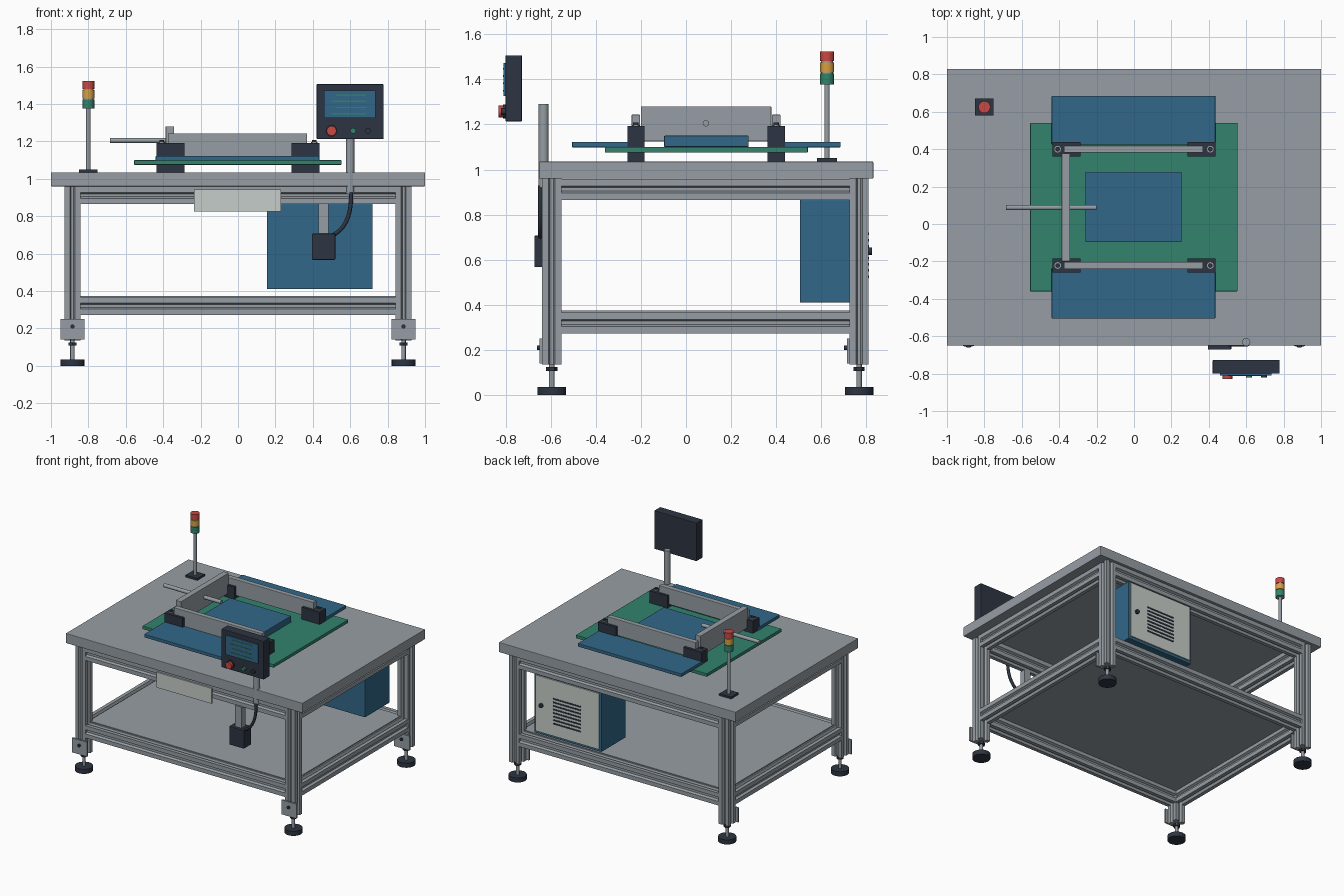
import bpy, bmesh, math
from mathutils import Vector, Matrix

if "Cube" in bpy.data.objects:
    bpy.data.objects.remove(bpy.data.objects["Cube"])


def material(name, rgb):
    m = bpy.data.materials.new(name)
    lin = [((c / 255 + 0.055) / 1.055) ** 2.4 for c in rgb]
    m.diffuse_color = (*lin, 1)
    m.use_nodes = True
    m.node_tree.nodes["Principled BSDF"].inputs["Base Color"].default_value = m.diffuse_color
    return m


STEEL = material("steel grey", (150, 158, 164))
DARK = material("charcoal", (45, 53, 66))
BLUE = material("panel blue", (50, 103, 136))
GREEN = material("plate green", (50, 130, 108))
RED = material("signal red", (202, 72, 68))
AMBER = material("signal amber", (214, 160, 66))
WHITE = material("off white", (198, 206, 202))


def finish(name, bm, mat, smooth=False):
    bmesh.ops.recalc_face_normals(bm, faces=bm.faces)
    me = bpy.data.meshes.new(name)
    bm.to_mesh(me)
    bm.free()
    ob = bpy.data.objects.new(name, me)
    bpy.context.collection.objects.link(ob)
    me.materials.append(mat)
    if smooth:
        bpy.ops.object.select_all(action='DESELECT')
        ob.select_set(True)
        bpy.context.view_layer.objects.active = ob
        bpy.ops.object.shade_smooth_by_angle(angle=math.radians(35))
    return ob


def box(name, x, y, z, mat, bevel=0):
    """Box from (min, max) ranges."""
    bm = bmesh.new()
    bmesh.ops.create_cube(bm, size=1)
    for v in bm.verts:
        v.co = Vector([(r[0] + r[1]) / 2 + c * (r[1] - r[0]) for r, c in zip((x, y, z), v.co)])
    if bevel:
        bmesh.ops.bevel(bm, geom=bm.edges[:], offset=bevel, segments=2, profile=0.5, affect='EDGES')
    return finish(name, bm, mat)


def rod(name, a, b, r, mat, sides=24):
    """Cylinder between two points."""
    a, b = Vector(a), Vector(b)
    bm = bmesh.new()
    rot = (b - a).to_track_quat('Z', 'Y').to_matrix().to_4x4()
    bmesh.ops.create_cone(bm, cap_ends=True, segments=sides, radius1=r, radius2=r,
                          depth=(b - a).length, matrix=Matrix.Translation((a + b) / 2) @ rot)
    return finish(name, bm, mat, sides > 8)


def slotted(name, a, b, w, h):
    """Slotted aluminium beam between two points, w across and h up."""
    a, b = Vector(a), Vector(b)
    d = (b - a).normalized()
    up = Vector((0, 1, 0)) if abs(d.z) > 0.5 else Vector((0, 0, 1))
    side = d.cross(up)
    quarter = [(-0.5, -0.5), (-0.17, -0.5), (-0.08, -0.3), (0.08, -0.3), (0.17, -0.5)]
    pts = []
    for k in range(4):
        c, s = round(math.cos(k * math.pi / 2)), round(math.sin(k * math.pi / 2))
        pts += [(x * c - y * s, x * s + y * c) for x, y in quarter]
    bm = bmesh.new()
    rings = [[bm.verts.new(p + side * (x * w) + up * (y * h)) for x, y in pts] for p in (a, b)]
    n = len(pts)
    for i in range(n):
        j = (i + 1) % n
        bm.faces.new((rings[0][i], rings[0][j], rings[1][j], rings[1][i]))
    bm.faces.new(rings[0])
    bm.faces.new(rings[1])
    return finish(name, bm, STEEL)


# Table top and lower shelf
box("table_top", (-1, 1), (-0.65, 0.83), (0.96, 1.035), STEEL, 0.003)
box("lower_shelf", (-0.86, 0.86), (-0.57, 0.745), (0.362, 0.374), STEEL)

# Legs, levelling feet and foot brackets
LX, YF, YB = 0.885, -0.595, 0.767
for sx in (-1, 1):
    for y in (YF, YB):
        x = sx * LX
        slotted("leg", (x, y, 0.135), (x, y, 0.96), 0.085, 0.085)
        rod("foot_pad", (x, y, 0), (x, y, 0.035), 0.063, DARK, 32)
        rod("foot_stem", (x, y, 0.035), (x, y, 0.136), 0.012, STEEL, 16)
        rod("foot_nut", (x, y, 0.108), (x, y, 0.124), 0.025, DARK, 6)
        box("foot_bracket", (x - 0.064, x + 0.064), (y - 0.054, y - 0.042), (0.14, 0.25), STEEL)
        rod("bracket_bolt", (x, y - 0.066, 0.21), (x, y - 0.05, 0.21), 0.011, DARK, 12)

# Frame rails, upper and lower
for z, h in ((0.912, 0.094), (0.32, 0.094)):
    for y in (YF, YB):
        slotted("long_rail", (-0.843, y, z), (0.843, y, z), 0.085, h)
    for sx in (-1, 1):
        slotted("side_rail", (sx * LX, -0.553, z), (sx * LX, 0.725, z), 0.085, h)

# Blank plate on the front rail
box("front_plate", (-0.235, 0.23), (-0.648, -0.637), (0.825, 0.942), WHITE)

# Control cabinet with door, latch and vent slots
box("cabinet", (0.155, 0.72), (0.505, 0.80), (0.41, 0.866), BLUE, 0.004)
box("cabinet_door", (0.17, 0.705), (0.80, 0.809), (0.43, 0.857), WHITE)
rod("door_latch", (0.655, 0.808, 0.638), (0.655, 0.825, 0.638), 0.016, DARK, 16)
for i in range(8):
    z = 0.52 + i * 0.027
    box("vent_slot", (0.32, 0.555), (0.808, 0.812), (z, z + 0.011), DARK)

# Signal tower
TX, TY = -0.8, 0.625
box("tower_base", (TX - 0.05, TX + 0.05), (TY - 0.045, TY + 0.045), (1.035, 1.05), DARK)
rod("tower_pole", (TX, TY, 1.05), (TX, TY, 1.378), 0.012, STEEL)
rod("tower_core", (TX, TY, 1.376), (TX, TY, 1.5), 0.027, STEEL)
for name, z0, z1, m in (("green_lamp", 1.376, 1.425, GREEN), ("amber_lamp", 1.43, 1.475, AMBER),
                        ("red_lamp", 1.48, 1.522, RED)):
    rod(name, (TX, TY, z0), (TX, TY, z1), 0.032, m, 32)

# Operator panel on its post
rod("panel_post", (0.6, -0.631, 0.92), (0.6, -0.631, 1.29), 0.022, STEEL)
box("panel_body", (0.42, 0.778), (-0.80, -0.727), (1.213, 1.506), DARK, 0.004)
box("panel_screen", (0.46, 0.735), (-0.809, -0.80), (1.325, 1.472), BLUE)
for i, (x0, x1) in enumerate(((0.5, 0.685), (0.52, 0.685), (0.5, 0.685), (0.52, 0.685))):
    z = 1.345 + i * 0.033
    box("screen_line", (x0, x1), (-0.812, -0.808), (z, z + 0.007), GREEN)
rod("stop_collar", (0.5, -0.81, 1.257), (0.5, -0.80, 1.257), 0.031, DARK)
rod("stop_button", (0.5, -0.83, 1.257), (0.5, -0.81, 1.257), 0.026, RED)
rod("start_button", (0.615, -0.82, 1.257), (0.615, -0.80, 1.257), 0.015, GREEN)
rod("mode_button", (0.695, -0.82, 1.257), (0.695, -0.80, 1.257), 0.015, DARK)

# Hanging junction box with cable
box("box_hanger", (0.43, 0.485), (-0.65, -0.605), (0.70, 0.868), STEEL)
box("junction_box", (0.395, 0.52), (-0.672, -0.58), (0.567, 0.707), DARK, 0.004)
cu = bpy.data.curves.new("cable", 'CURVE')
cu.dimensions = '3D'
cu.bevel_depth = 0.011
cu.bevel_resolution = 2
cu.use_fill_caps = True
sp = cu.splines.new('NURBS')
path = [(0.605, 0.93), (0.605, 0.86), (0.592, 0.78), (0.545, 0.715), (0.49, 0.69)]
sp.points.add(len(path) - 1)
for p, (x, z) in zip(sp.points, path):
    p.co = (x, -0.645, z, 1)
sp.use_endpoint_u = True
sp.order_u = 4
cable = bpy.data.objects.new("cable", cu)
cu.materials.append(DARK)
bpy.context.collection.objects.link(cable)

# Work fixture plates
box("green_plate", (-0.555, 0.553), (-0.36, 0.54), (1.075, 1.10), GREEN, 0.003)
box("front_blue_plate", (-0.44, 0.435), (-0.505, -0.235), (1.098, 1.123), BLUE, 0.003)
box("back_blue_plate", (-0.44, 0.435), (0.425, 0.685), (1.098, 1.123), BLUE, 0.003)
box("work_block", (-0.26, 0.255), (-0.097, 0.278), (1.10, 1.15), BLUE, 0.004)

# Clamp blocks, guide bars and their bolts
for y in (-0.222, 0.4):
    for sx in (-1, 1):
        x0, x1 = sorted((sx * 0.285, sx * 0.437))
        box("clamp_block", (x0, x1), (y - 0.038, y + 0.038), (1.035, 1.192), DARK)
        x = sx * 0.408
        rod("clamp_bolt", (x, y, 1.19), (x, y, 1.198), 0.018, STEEL)
        rod("bolt_socket", (x, y, 1.195), (x, y, 1.208), 0.012, DARK, 12)
    box("guide_bar", (-0.375, 0.37), (y - 0.019, y + 0.019), (1.12, 1.243), STEEL, 0.003)

# Cross bar with push rod
box("cross_bar", (-0.387, -0.342), (-0.2, 0.378), (1.125, 1.28), STEEL, 0.003)
rod("push_rod", (-0.685, 0.088, 1.205), (-0.2, 0.088, 1.205), 0.014, STEEL)
